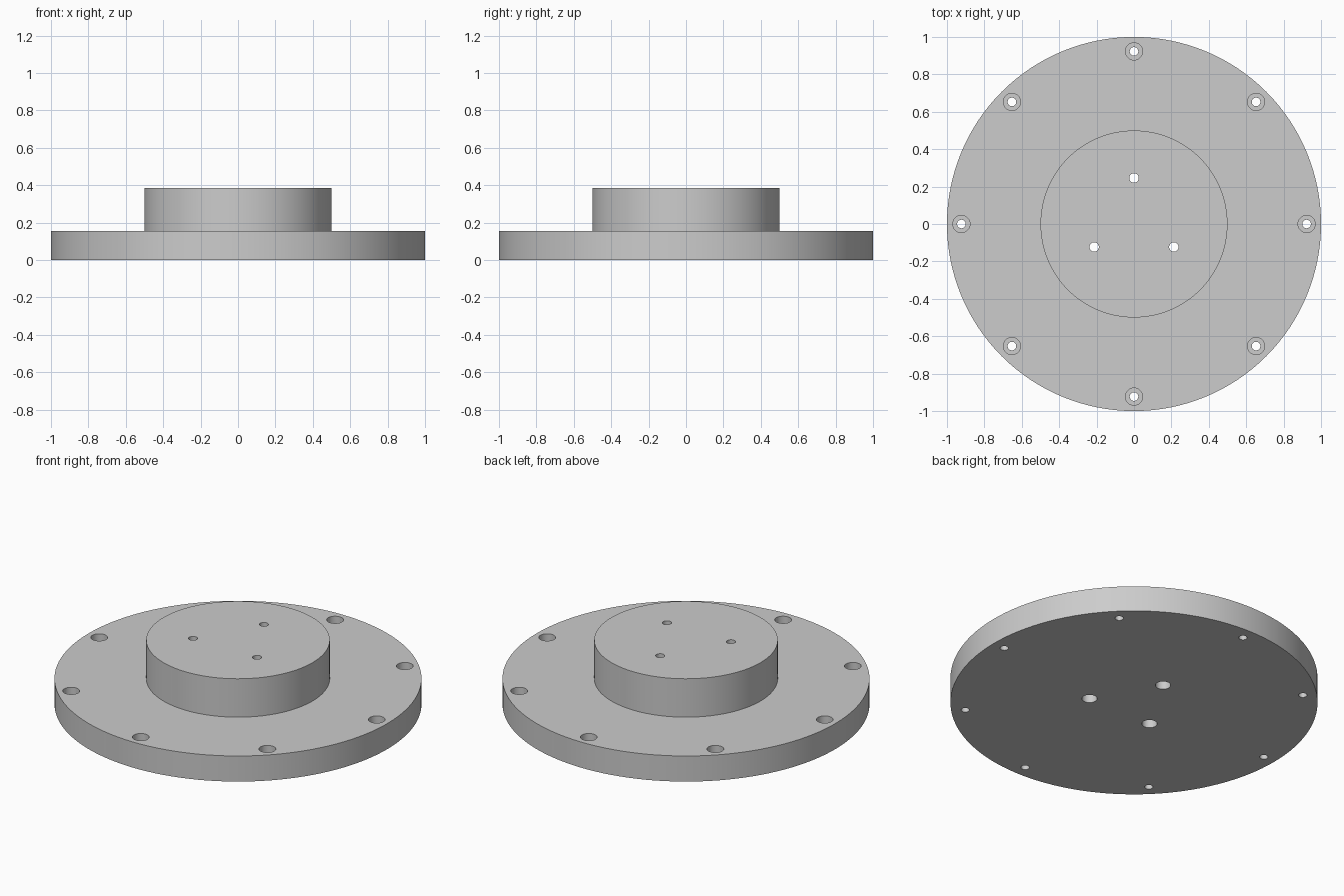
import bpy, bmesh, math

if "Cube" in bpy.data.objects:
    bpy.data.objects.remove(bpy.data.objects["Cube"])

grey = bpy.data.materials.new("light_grey")
grey.diffuse_color = (0.604, 0.604, 0.604, 1)
grey.use_nodes = True
grey.node_tree.nodes["Principled BSDF"].inputs["Base Color"].default_value = grey.diffuse_color


def turned(name, profile, segments, x=0, y=0):
    """Closed solid of revolution from (radius, z) points, bottom to top."""
    bm = bmesh.new()
    rings = [[bm.verts.new((x + r * math.cos(2 * math.pi * i / segments),
                            y + r * math.sin(2 * math.pi * i / segments), z))
              for i in range(segments)] for r, z in profile]
    for a, b in zip(rings, rings[1:]):
        for i in range(segments):
            j = (i + 1) % segments
            bm.faces.new((a[i], a[j], b[j], b[i]))
    bm.faces.new(rings[0][::-1])
    bm.faces.new(rings[-1])
    mesh = bpy.data.meshes.new(name)
    bm.to_mesh(mesh)
    bm.free()
    mesh.materials.append(grey)
    obj = bpy.data.objects.new(name, mesh)
    bpy.context.collection.objects.link(obj)
    return obj


# Wide disc with a raised hub
flange = turned("flange", [(1, 0), (1, 0.154), (0.5, 0.154), (0.5, 0.385)], 128)

cutters = []
# Rim screw holes, counterbored from above
for i in range(8):
    a = i * math.pi / 4
    cutters.append(turned("rim_hole_cutter",
                          [(0.023, -0.1), (0.023, 0.085), (0.046, 0.085), (0.046, 0.25)],
                          32, 0.923 * math.cos(a), 0.923 * math.sin(a)))
# Hub screw holes, counterbored from below
for i in range(3):
    a = math.pi / 2 + i * 2 * math.pi / 3
    cutters.append(turned("hub_hole_cutter",
                          [(0.042, -0.1), (0.042, 0.154), (0.025, 0.154), (0.025, 0.5)],
                          32, 0.246 * math.cos(a), 0.246 * math.sin(a)))

# Cut the holes, then drop the cutters
bpy.context.view_layer.objects.active = flange
flange.select_set(True)
for cutter in cutters:
    cutter.hide_render = True
    mod = flange.modifiers.new("hole", "BOOLEAN")
    mod.operation = "DIFFERENCE"
    mod.solver = "EXACT"
    mod.object = cutter
    bpy.ops.object.modifier_apply(modifier=mod.name)
    bpy.data.objects.remove(cutter, do_unlink=True)

bpy.ops.object.shade_smooth_by_angle(angle=math.radians(30))
